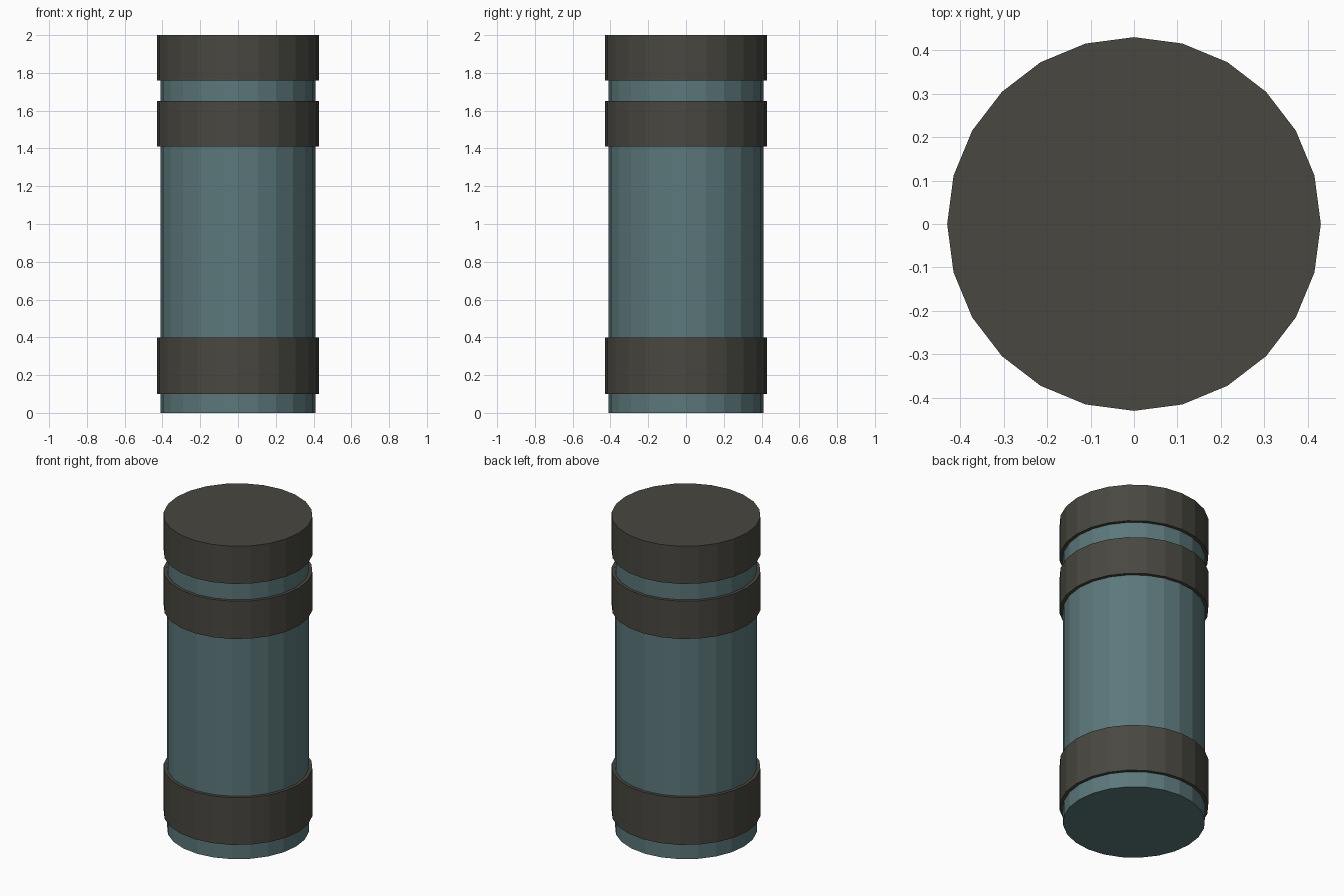
import bpy

cube = bpy.data.objects.get("Cube")
if cube:
    bpy.data.objects.remove(cube, do_unlink=True)

SIDES = 24


def make_material(name, rgb):
    mat = bpy.data.materials.new(name)
    mat.use_nodes = True
    mat.diffuse_color = (*rgb, 1)
    mat.node_tree.nodes["Principled BSDF"].inputs["Base Color"].default_value = (*rgb, 1)
    return mat


def drum(name, radius, bottom, top, mat):
    bpy.ops.mesh.primitive_cylinder_add(
        vertices=SIDES, radius=radius, depth=top - bottom,
        location=(0, 0, (bottom + top) / 2))
    obj = bpy.context.object
    obj.name = name
    obj.data.materials.append(mat)
    return obj


teal = make_material("dull teal", (0.107, 0.188, 0.198))
charcoal = make_material("warm charcoal", (0.065, 0.063, 0.051))

# Main canister, running up inside the cap
drum("canister_body", 0.41, 0, 1.9, teal)

# Raised bands and the closed cap
drum("lower_band", 0.43, 0.10, 0.40, charcoal)
drum("upper_band", 0.43, 1.41, 1.65, charcoal)
drum("top_cap", 0.43, 1.76, 2.0, charcoal)
